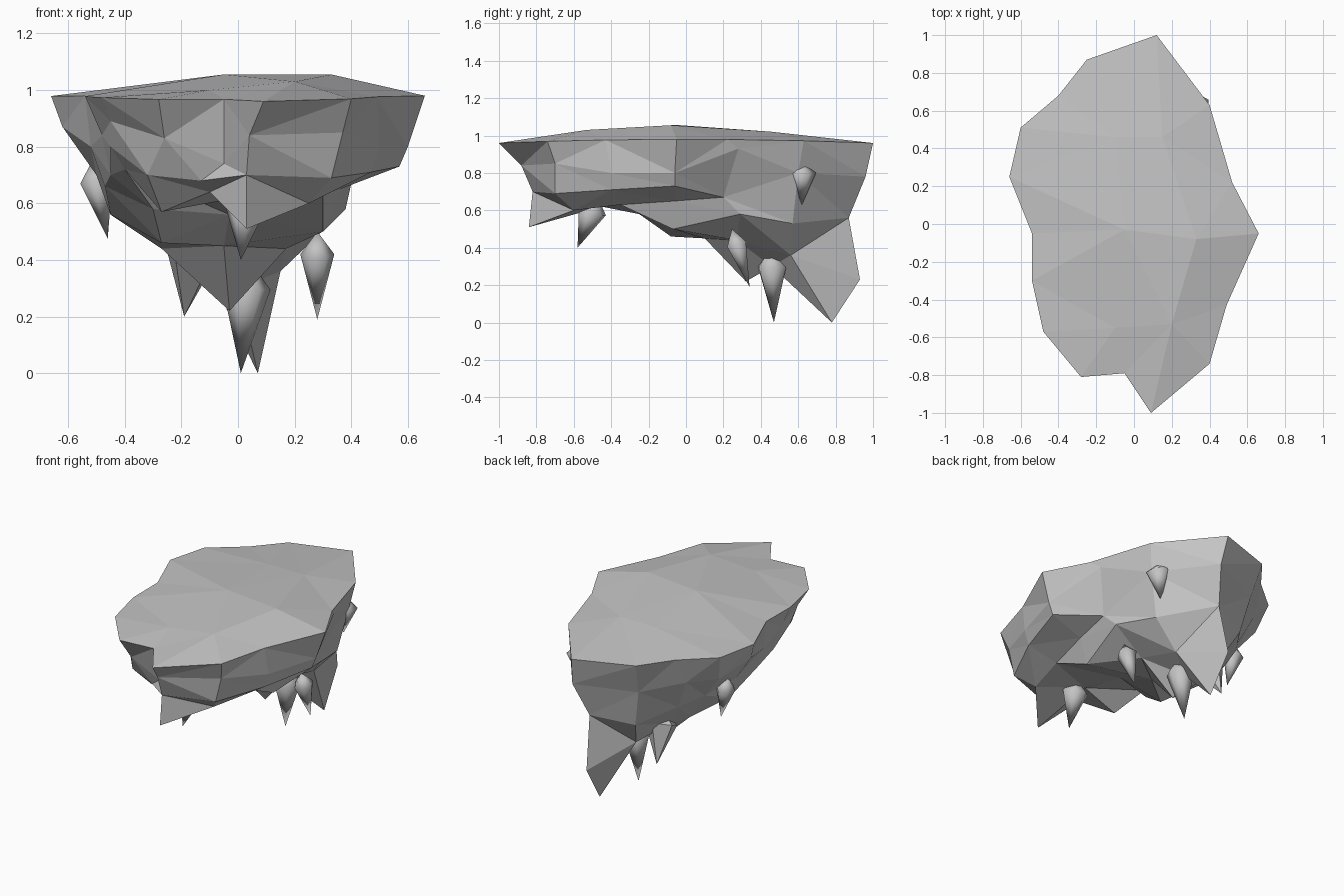
import bpy
import bmesh
import math
from mathutils import Vector

cube = bpy.data.objects.get("Cube")
if cube:
    bpy.data.objects.remove(cube, do_unlink=True)

# One plain stone colour
stone = bpy.data.materials.new("stone_grey")
stone.use_nodes = True
colour = (0.55, 0.55, 0.55, 1.0)
stone.diffuse_color = colour
stone.node_tree.nodes["Principled BSDF"].inputs["Base Color"].default_value = colour


def finish(bm, name, smooth=False):
    """Turn a bmesh into a named stone object."""
    bmesh.ops.recalc_face_normals(bm, faces=bm.faces[:])
    for face in bm.faces:
        face.smooth = smooth
    mesh = bpy.data.meshes.new(name)
    bm.to_mesh(mesh)
    bm.free()
    mesh.materials.append(stone)
    obj = bpy.data.objects.new(name, mesh)
    bpy.context.collection.objects.link(obj)
    return obj


def bridge(bm, upper, lower):
    """Join two closed loops; repeated vertices collapse to triangles."""
    count = len(upper)
    for i in range(count):
        j = (i + 1) % count
        corners = list(dict.fromkeys((upper[i], upper[j], lower[j], lower[i])))
        if len(corners) == 4:
            # split along the shorter diagonal for crisp facets
            a, b, c, d = corners
            if (a.co - c.co).length < (b.co - d.co).length:
                bm.faces.new((a, b, c))
                bm.faces.new((a, c, d))
            else:
                bm.faces.new((a, b, d))
                bm.faces.new((b, c, d))
        elif len(corners) == 3:
            bm.faces.new(corners)


# Plan outline of the plateau, counter-clockwise from the front tip
outline = [
    (0.09, -1), (0.4, -0.74), (0.49, -0.43), (0.66, -0.05),
    (0.52, 0.22), (0.4, 0.63), (0.12, 1), (-0.25, 0.87),
    (-0.4, 0.68), (-0.6, 0.51), (-0.66, 0.25), (-0.54, -0.05),
    (-0.54, -0.3), (-0.48, -0.57), (-0.28, -0.81), (-0.05, -0.79),
]
rim = [(x, y, 0.98 - 0.02 * y * y) for x, y in outline]

# Cliff break below the rim
cliff = [
    (0.04, -0.88, 0.84), (0.37, -0.7, 0.85), (0.5, -0.4, 0.8), (0.6, -0.06, 0.8),
    (0.49, 0.28, 0.93), (0.37, 0.6, 0.8), (0.14, 0.96, 0.78), (-0.22, 0.8, 0.76),
    (-0.42, 0.6, 0.8), (-0.55, 0.45, 0.8), (-0.62, 0.22, 0.87), (-0.52, -0.05, 0.8),
    (-0.48, -0.28, 0.84), (-0.45, -0.5, 0.89), (-0.26, -0.72, 0.83), (-0.05, -0.73, 0.74),
]

# Ledge halfway down the cliffs
ledge = [
    (0.03, -0.82, 0.7), (0.33, -0.7, 0.69), (0.47, -0.4, 0.71), (0.57, -0.06, 0.73),
    (0.4, 0.2, 0.67), (0.31, 0.57, 0.53), (0.08, 0.87, 0.56), (-0.17, 0.76, 0.52),
    (-0.33, 0.55, 0.6), (-0.43, 0.42, 0.65), (-0.5, 0.2, 0.7), (-0.47, -0.05, 0.66),
    (-0.45, -0.25, 0.7), (-0.45, -0.42, 0.8), (-0.32, -0.62, 0.7), (-0.13, -0.69, 0.68),
]

# Lower edge of the cliffs
skirt = [
    (0.03, -0.84, 0.51), (0.25, -0.6, 0.6), (0.3, -0.35, 0.63), (0.36, -0.06, 0.65),
    (0.38, 0.29, 0.58), (0.15, 0.56, 0.36), (0.06, 0.93, 0.23), (-0.1, 0.65, 0.35),
    (-0.2, 0.45, 0.42), (-0.27, 0.35, 0.44), (-0.45, 0.2, 0.56), (-0.27, -0.08, 0.46),
    (-0.3, -0.25, 0.58), (-0.4, -0.38, 0.72), (-0.27, -0.5, 0.57), (-0.1, -0.62, 0.64),
]

# Overhang below the left cliff, replacing the lower edge in those columns
overhang = {3: (0.3, -0.07, 0.5), 4: (0.17, 0.27, 0.44)}

# Gentle crest on top and keel underneath, with the point each column joins
crest = [
    (0.2, -0.53, 1.03), (0.33, -0.08, 1.055), (0.15, 0.46, 1.02),
    (-0.1, 0.46, 1.02), (-0.05, -0.03, 1.055), (-0.1, -0.55, 1),
]
crest_columns = "0001122333444555"
keel = [
    (0, -0.45, 0.62), (-0.03, -0.15, 0.56), (-0.05, 0.1, 0.45),
    (-0.03, 0.32, 0.22), (0, 0.46, 0.3), (0.07, 0.78, 0),
]
keel_columns = "0012345543221100"

bm = bmesh.new()
loops = [[bm.verts.new(p) for p in ring] for ring in (rim, cliff, ledge, skirt)]
belly = list(loops[-1])
for column, place in overhang.items():
    belly[column] = bm.verts.new(place)
crest_verts = [bm.verts.new(p) for p in crest]
keel_verts = [bm.verts.new(p) for p in keel]
loops.insert(0, [crest_verts[int(c)] for c in crest_columns])
loops += [belly, [keel_verts[int(c)] for c in keel_columns]]
for upper, lower in zip(loops, loops[1:]):
    bridge(bm, upper, lower)
bm.faces.new(crest_verts)
bmesh.ops.triangulate(bm, faces=[f for f in bm.faces if len(f.verts) > 4])
finish(bm, "floating_rock")


def spike(name, base, tip, radius, sides=6, smooth=True):
    """Hanging spike: a wide shoulder, a long point and a short buried root."""
    base, tip = Vector(base), Vector(tip)
    axis = base - tip
    turn = axis.to_track_quat("Z", "Y")
    bm = bmesh.new()
    shoulder = []
    for k in range(sides):
        angle = math.tau * k / sides
        offset = Vector((math.cos(angle), math.sin(angle), 0)) * radius
        shoulder.append(bm.verts.new(base + turn @ offset))
    point = bm.verts.new(tip)
    root = bm.verts.new(base + axis * 0.35)
    bridge(bm, [root] * sides, shoulder)
    bridge(bm, shoulder, [point] * sides)
    finish(bm, name, smooth)


# Hanging spikes around the underside
spike("left_spike", (0.28, 0.27, 0.42), (0.28, 0.34, 0.19), 0.06)
spike("rear_spike", (0.03, 0.46, 0.3), (0.01, 0.47, 0), 0.085)
spike("front_spike", (0.03, -0.5, 0.6), (0.01, -0.58, 0.4), 0.08)
spike("right_spike", (-0.5, 0.31, 0.68), (-0.46, 0.3, 0.475), 0.06)
spike("side_spike", (0.33, 0.62, 0.8), (0.32, 0.62, 0.63), 0.075)
spike("keel_spike", (-0.16, 0.48, 0.42), (-0.19, 0.57, 0.2), 0.1, 5, False)
